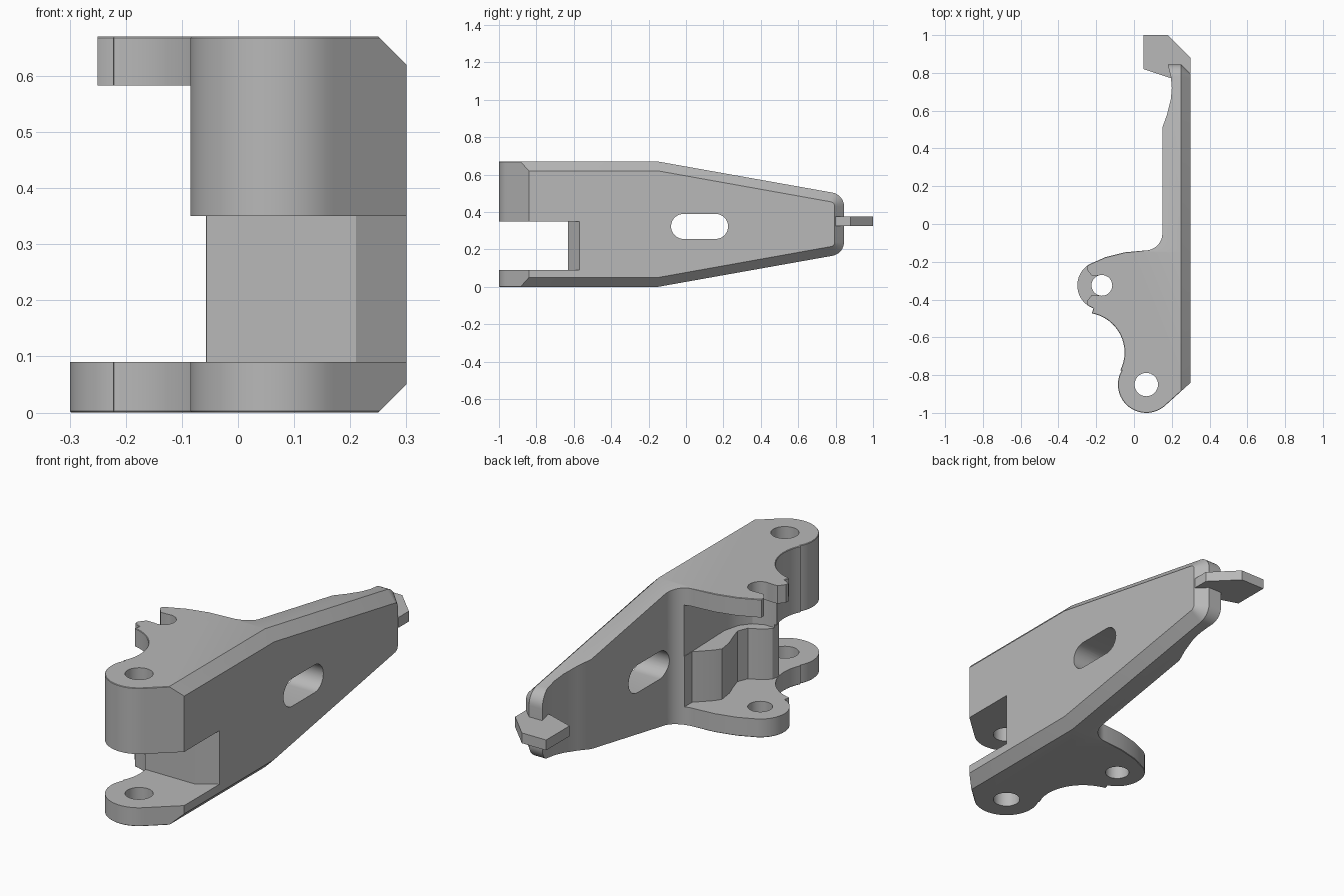
import bpy
import bmesh
from math import sin, cos, radians

cube = bpy.data.objects.get("Cube")
if cube:
    bpy.data.objects.remove(cube)

grey = bpy.data.materials.new("plain_grey")
grey.use_nodes = True
grey.diffuse_color = (0.48, 0.48, 0.48, 1)
grey.node_tree.nodes["Principled BSDF"].inputs["Base Color"].default_value = grey.diffuse_color


def arc(cx, cy, r, start, end, steps=16):
    angles = [radians(start + (end - start) * i / steps) for i in range(steps + 1)]
    return [(cx + r * cos(a), cy + r * sin(a)) for a in angles]


def loft(name, *rings):
    """Closed solid through rings that have equal point counts."""
    bm = bmesh.new()
    loops = [[bm.verts.new(p) for p in ring] for ring in rings]
    bm.faces.new(loops[0])
    bm.faces.new(loops[-1])
    n = len(loops[0])
    for a, b in zip(loops, loops[1:]):
        for i in range(n):
            j = (i + 1) % n
            bm.faces.new((a[i], a[j], b[j], b[i]))
    bmesh.ops.recalc_face_normals(bm, faces=bm.faces)
    mesh = bpy.data.meshes.new(name)
    bm.to_mesh(mesh)
    bm.free()
    mesh.materials.append(grey)
    obj = bpy.data.objects.new(name, mesh)
    bpy.context.collection.objects.link(obj)
    return obj


def prism(name, outline, low, high):
    return loft(name, *[[(x, y, z) for x, y in outline] for z in (low, high)])


def apply(obj, mod):
    bpy.context.view_layer.objects.active = obj
    bpy.ops.object.modifier_apply(modifier=mod.name)


def chamfer(obj, width, limit=50):
    mod = obj.modifiers.new("chamfer", 'BEVEL')
    mod.width = width
    mod.limit_method = 'ANGLE'
    mod.angle_limit = radians(limit)
    apply(obj, mod)


def combine(obj, tool, operation='DIFFERENCE'):
    mod = obj.modifiers.new("combine", 'BOOLEAN')
    mod.solver = 'EXACT'
    mod.operation = operation
    mod.object = tool
    tool.hide_render = True
    apply(obj, mod)
    bpy.data.objects.remove(tool)


TOP = 0.67
EAR = (-0.17, -0.325)
BARREL = (0.065, -0.85)

# Bracket plan: long wall, ear and barrel
plan = [(0.3, -0.84), (0.3, 0.86), (0.175, 0.86), (0.195, 0.78), (0.2, 0.72),
        (0.195, 0.66), (0.175, 0.58), (0.15, 0.51)]
plan += arc(0.06, -0.05, 0.09, 0, -90)
plan += [(-0.05, -0.15), (-0.15, -0.175)]
plan += arc(*EAR, 0.13, 120, 250)
plan += arc(-0.26, -0.68, 0.21, 80, -27)
plan += arc(*BARREL, 0.15, 150, 315, 24)
bracket = prism("bracket", plan, 0, TOP)
chamfer(bracket, 0.01)


# Tapered side envelope with a chamfer around the outer face
def side(x, d):
    r = 0.075
    low = [(-1.3, d), (-0.15, d)] + arc(0.845 - r, 0.165 + r, r - d, -80, 0, 8)
    return [(x, y, z) for y, z in low + [(y, TOP - z) for y, z in reversed(low)]]


envelope = loft("side_envelope", side(-0.6, 0), side(0.25, 0), side(0.3001, 0.05))
combine(bracket, envelope, 'INTERSECT')

# Front slot, leaving a pillar between the plates
pillar_edge = [(0.1, -0.1), (0.1, -0.19), (0.03, -0.26), (0.01, -0.29), (0.02, -0.36),
               (0.045, -0.43), (0.06, -0.48), (0.04, -0.53), (-0.02, -0.56),
               (-0.05, -0.59), (-0.058, -0.63), (0.21, -0.63), (0.3, -0.57)]
slot = pillar_edge + [(0.6, -0.57), (0.6, -1.3), (-0.8, -1.3), (-0.8, -0.1)]
combine(bracket, prism("front_slot", slot, 0.09, 0.35))

# Upper gap below the hooked ear
gap = [(0.102, -0.09), (0.102, -0.2), (0.11, -0.45), (0.09, -0.53), (0.05, -0.58),
       (0, -0.602), (-0.8, -0.602), (-0.8, -0.09)]
combine(bracket, prism("ear_gap", gap, 0.335, 0.583))

# Round pin holes
for center, radius in ((EAR, 0.055), (BARREL, 0.062)):
    combine(bracket, prism("pin_hole", arc(*center, radius, 0, 348.75, 31), -0.2, 0.9))

# Open mouth of the upper hook
ex, ey = EAR
mouth = [(-0.5, ey - 0.2), (-0.25, ey - 0.2), (-0.25, ey - 0.085), (-0.225, ey - 0.053),
         (ex, ey - 0.053), (ex, ey + 0.053), (-0.225, ey + 0.053), (-0.25, ey + 0.085),
         (-0.25, ey + 0.2), (-0.5, ey + 0.2)]
combine(bracket, prism("hook_mouth", mouth, 0.5, 0.9))

# Oblong window through the wall
window = arc(0.158, 0.323, 0.067, -90, 90) + arc(-0.013, 0.323, 0.067, 90, 270)
combine(bracket, loft("wall_window", *[[(x, y, z) for y, z in window] for x in (0.05, 0.5)]))

# Thin tab at the rear end
tab = prism("rear_tab", [(0.05, 1), (0.18, 1), (0.3, 0.88), (0.3, 0.8), (0.2, 0.77),
                         (0.05, 0.82)], 0.325, 0.375)

bpy.ops.object.select_all(action='DESELECT')
for part in (bracket, tab):
    part.select_set(True)
bpy.context.view_layer.objects.active = bracket
bpy.ops.object.shade_smooth_by_angle(angle=radians(25))
